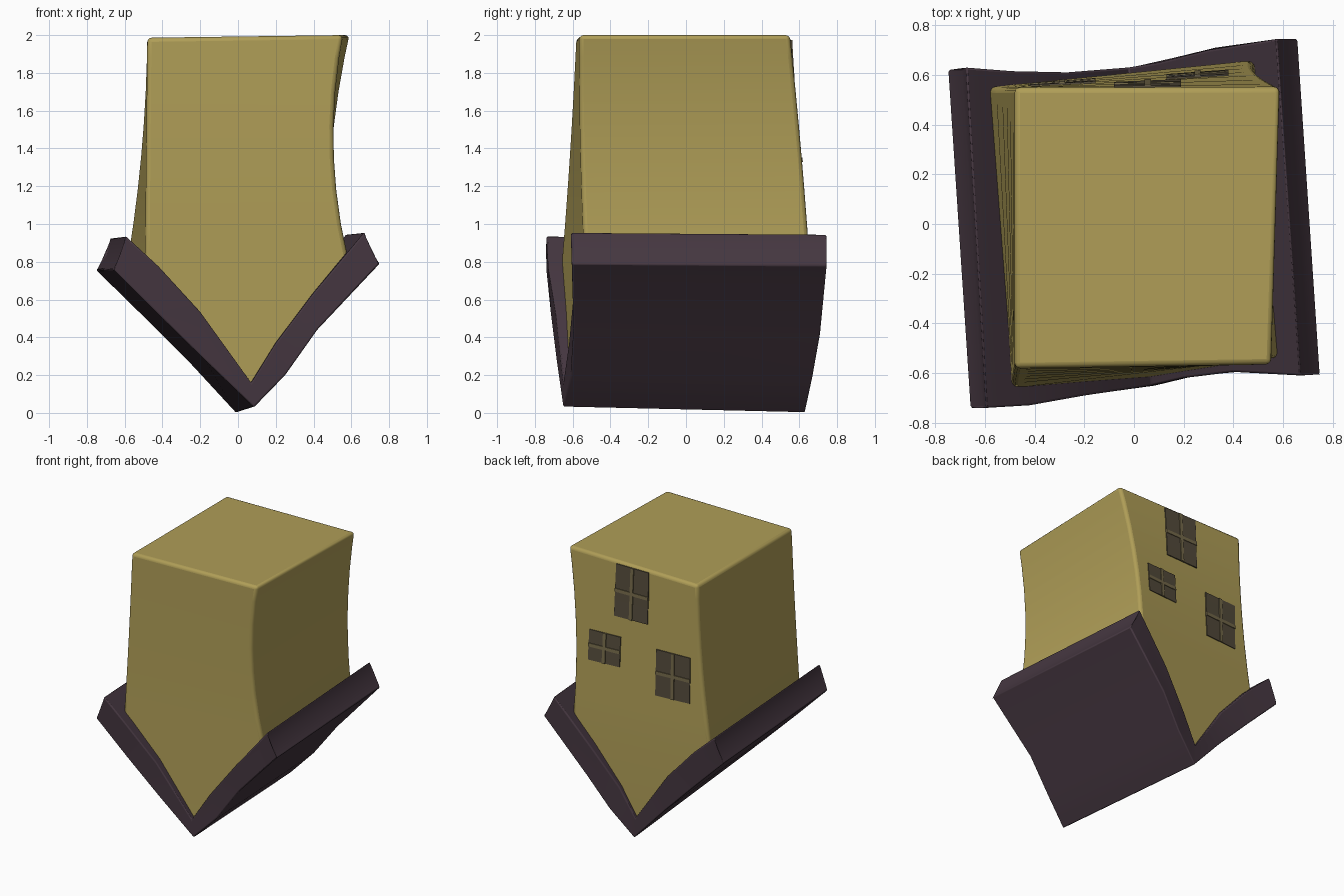
import bpy, bmesh, math
from mathutils import Vector

if "Cube" in bpy.data.objects:
    bpy.data.objects.remove(bpy.data.objects["Cube"])


def material(name, rgb):
    m = bpy.data.materials.new(name)
    m.diffuse_color = (*rgb, 1)
    m.use_nodes = True
    m.node_tree.nodes["Principled BSDF"].inputs["Base Color"].default_value = m.diffuse_color
    return m


def build(name, verts, faces, mat, bevel=0.0):
    bm = bmesh.new()
    vs = [bm.verts.new(v) for v in verts]
    for f in faces:
        bm.faces.new([vs[i] for i in f])
    bmesh.ops.recalc_face_normals(bm, faces=bm.faces)
    me = bpy.data.meshes.new(name)
    bm.to_mesh(me)
    bm.free()
    ob = bpy.data.objects.new(name, me)
    bpy.context.collection.objects.link(ob)
    me.materials.append(mat)
    if bevel:
        b = ob.modifiers.new("soft_edges", 'BEVEL')
        b.width, b.segments = bevel, 3
        b.limit_method, b.angle_limit = 'ANGLE', math.radians(40)
    bpy.ops.object.select_all(action='DESELECT')
    ob.select_set(True)
    bpy.context.view_layer.objects.active = ob
    bpy.ops.object.shade_smooth_by_angle(angle=math.radians(40))
    return ob


wall_mat = material("plaster", (0.43, 0.34, 0.095))
roof_mat = material("roof_tiles", (0.06, 0.038, 0.052))
pane_mat = material("window_pane", (0.09, 0.072, 0.045))
bar_mat = material("window_bar", (0.18, 0.145, 0.07))

# Twisting wall corners (front left, front right, back right, back left) at three heights
KEYS = {
    0.9: [(-.49, -.65), (.565, -.54), (.48, .65), (-.57, .55)],
    1.45: [(-.485, -.61), (.505, -.56), (.50, .605), (-.505, .55)],
    2.0: [(-.48, -.58), (.555, -.565), (.59, .55), (-.48, .55)],
}


def corner(i, z):
    t = (z - 0.9) / 1.1
    w = (2 * (t - .5) * (t - 1), 4 * t * (1 - t), 2 * t * (t - .5))
    p = sum((Vector(k[i]) * f for k, f in zip(KEYS.values(), w)), Vector((0, 0)))
    return p.x, p.y


# House body: stacked rings closed by an upside-down gable
heights = [2.0, 1.88, 1.7, 1.52, 1.35, 1.18, 1.0, 0.78]
verts, faces = [], []
for z in heights:
    for i in range(4):
        tilt = -0.014 if z == 2.0 and i in (0, 3) else 0
        verts.append((*corner(i, z), z + tilt))
n = len(heights)
faces.append((0, 1, 2, 3))
for r in range(n - 1):
    for i in range(4):
        j = (i + 1) % 4
        faces.append((4 * r + i, 4 * r + j, 4 * r + 4 + j, 4 * r + 4 + i))
fa, ba, k = 4 * n, 4 * n + 1, 4 * n - 4
verts += [(.07, -.615, .10), (-.02, .605, .09)]
faces += [(k, k + 1, fa), (k + 2, k + 3, ba),
          (k + 1, k + 2, ba, fa), (k + 3, k, fa, ba)]
build("house_body", verts, faces, wall_mat, 0.022)

# Roof: V-shaped profile lofted from front to back
FRONT_OUT = [(-.66, -.74, .76), (-.42, -.715, .52), (-.17, -.685, .275), (.085, -.65, .03),
             (.25, -.61, .2), (.42, -.595, .44), (.75, -.605, .79)]
FRONT_IN = [(-.595, -.74, .937), (-.42, -.73, .775), (-.2, -.69, .535), (.07, -.65, .16),
            (.20, -.62, .37), (.40, -.595, .635), (.67, -.61, .957)]
BACK_OUT = [(-.75, .62, .755), (-.5, .61, .51), (-.25, .61, .26), (-.01, .63, 0),
            (.165, .67, .185), (.33, .71, .41), (.66, .745, .78)]
BACK_IN = [(-.675, .63, .927), (-.49, .615, .76), (-.27, .61, .52), (-.02, .63, .15),
           (.10, .65, .36), (.30, .70, .625), (.575, .745, .947)]


def loop(outer, inner):
    def mid(a, b):
        return ((a[0] + b[0]) / 2 * .97, (a[1] + b[1]) / 2, (a[2] + b[2]) / 2)
    return (outer + [mid(outer[-1], inner[-1])] + inner[::-1] + [mid(outer[0], inner[0])])


front, back = loop(FRONT_OUT, FRONT_IN), loop(BACK_OUT, BACK_IN)
m = len(front)
faces = [(i, (i + 1) % m, m + (i + 1) % m, m + i) for i in range(m)]
for o in (0, m):
    # gable-end strips plus the hollow tips
    faces += [(o + i, o + i + 1, o + 13 - i, o + 14 - i) for i in range(6)]
    faces += [(o + 6, o + 7, o + 8), (o, o + 14, o + 15)]
build("roof", front + back, faces, roof_mat, 0.01)


# Windows: thin patches following the back wall
def wall_y(x, z):
    (x0, y0), (x1, y1) = corner(3, z), corner(2, z)
    return y0 + (y1 - y0) * (x - x0) / (x1 - x0)


def patch(name, x, z, w, h, lift, mat):
    rows = 5
    verts, faces = [], []
    for r in range(rows):
        pz = z - h / 2 + h * r / (rows - 1)
        for px in (x - w / 2, x + w / 2):
            y = wall_y(px, pz)
            verts += [(px, y + lift, pz), (px, y - .015, pz)]
    for r in range(rows - 1):
        a = 4 * r
        for p, q in ((0, 2), (2, 3), (3, 1), (1, 0)):
            faces.append((a + p, a + q, a + 4 + q, a + 4 + p))
    e = 4 * (rows - 1)
    faces += [(0, 2, 3, 1), (e, e + 2, e + 3, e + 1)]
    build(name, verts, faces, mat)


WINDOWS = {"upper": (.055, 1.785, .27, .38), "small": (.255, 1.34, .25, .22),
           "lower": (-.29, 1.26, .27, .34)}
for label, (x, z, w, h) in WINDOWS.items():
    patch(label + "_window_pane", x, z, w, h, .005, pane_mat)
    patch(label + "_window_upright", x, z, .025, h, .011, bar_mat)
    patch(label + "_window_crossbar", x, z, w, .025, .010, bar_mat)
